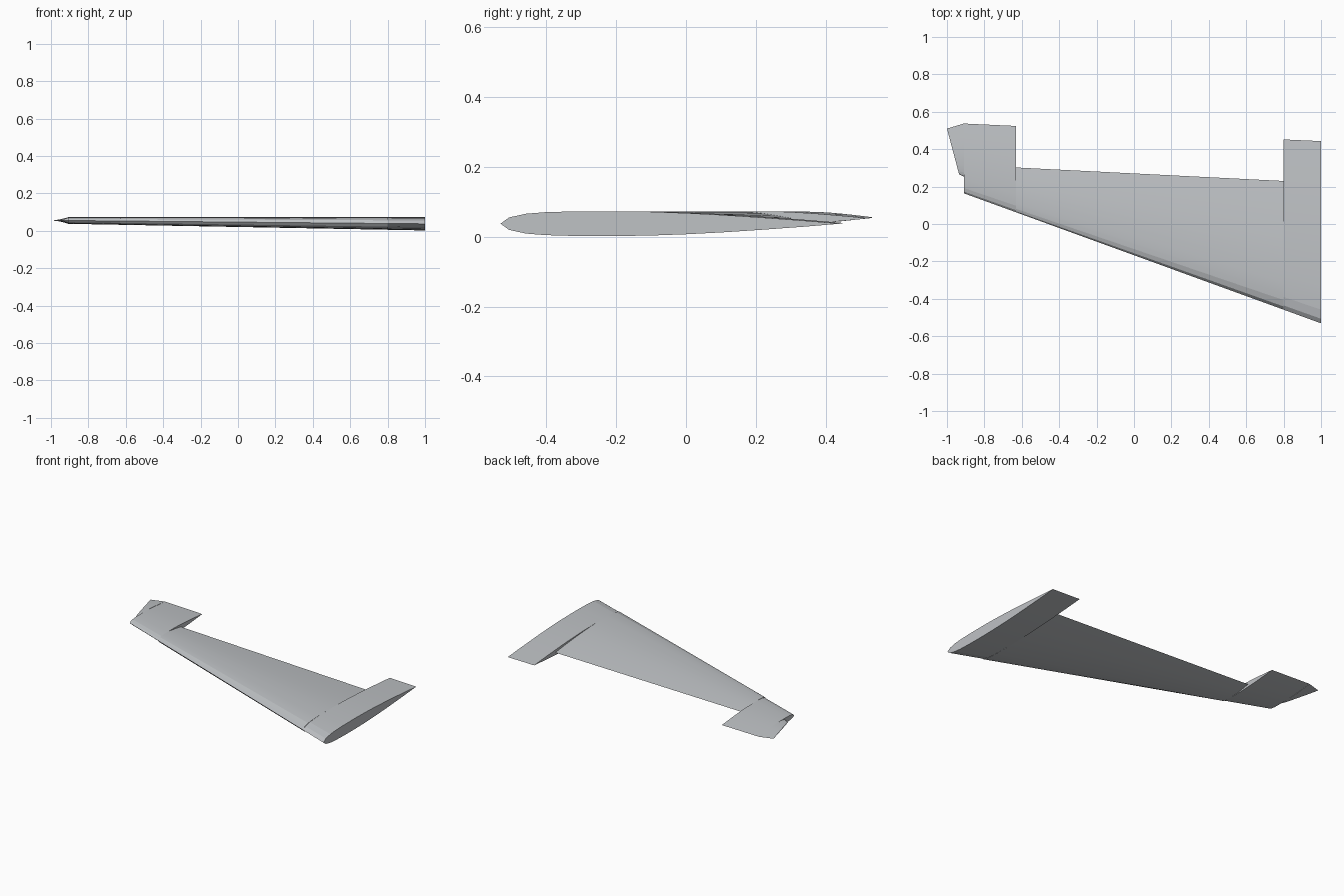
import bpy
import bmesh

cube = bpy.data.objects.get("Cube")
if cube:
    bpy.data.objects.remove(cube, do_unlink=True)

grey = bpy.data.materials.new("light_grey")
grey.use_nodes = True
colour = (0.52, 0.54, 0.56, 1)
grey.diffuse_color = colour
grey.node_tree.nodes["Principled BSDF"].inputs["Base Color"].default_value = colour

# Symmetric aerofoil: chord fraction, half thickness fraction
FOIL = [(0.025, 0.5), (0.075, 0.8), (0.13, 0.92), (0.21, 0.985), (0.33, 1),
        (0.44, 0.96), (0.55, 0.85), (0.66, 0.69), (0.77, 0.49), (0.89, 0.25)]
TOP = 0.073


def leading_edge(x):
    return -0.167 - 0.364 * x


def half_thickness(x):
    return 0.0262 + 0.0093 * x


def section(x, front, back, half, mid):
    chord = back - front
    upper = [(x, front + t * chord, mid + h * half) for t, h in FOIL]
    lower = [(x, front + t * chord, mid - h * half) for t, h in reversed(FOIL)]
    return [(x, front, mid)] + upper + [(x, back, mid)] + lower


def wing_section(x, back):
    half = half_thickness(x)
    return section(x, leading_edge(x), back, half, TOP - half)


def loft(name, first, second):
    bm = bmesh.new()
    rings = [[bm.verts.new(p) for p in ring] for ring in (first, second)]
    a, b = rings
    n = len(a)
    for i in range(n):
        j = (i + 1) % n
        bm.faces.new((a[i], a[j], b[j], b[i]))
    for ring in rings:
        bm.faces.new(ring)
    bmesh.ops.recalc_face_normals(bm, faces=bm.faces)
    mesh = bpy.data.meshes.new(name)
    bm.to_mesh(mesh)
    bm.free()
    mesh.materials.append(grey)
    obj = bpy.data.objects.new(name, mesh)
    bpy.context.collection.objects.link(obj)
    bpy.context.view_layer.objects.active = obj
    obj.select_set(True)
    bpy.ops.object.shade_smooth_by_angle(angle=0.1)
    obj.select_set(False)


# Long-chord root, tapered panel and wide outer panel
loft("wing_root", wing_section(1.0, 0.443), wing_section(0.8, 0.452))
loft("main_wing_panel", wing_section(0.8, 0.23), wing_section(-0.63, 0.302))
loft("outer_wing_panel", wing_section(-0.63, 0.524), wing_section(-0.91, 0.537))

# Wing tip: runs from the outer panel's rear section to a slanted thin edge
tip_mid = TOP - half_thickness(-0.91)
inner = section(-0.91, 0.253, 0.537, 0.0165, tip_mid)
outer = []
for x, y, z in section(-1.0, 0.265, 0.51, 0.002, tip_mid):
    outer.append((-0.935 - 0.065 * (y - 0.265) / 0.245, y, z))
loft("wing_tip", inner, outer)
